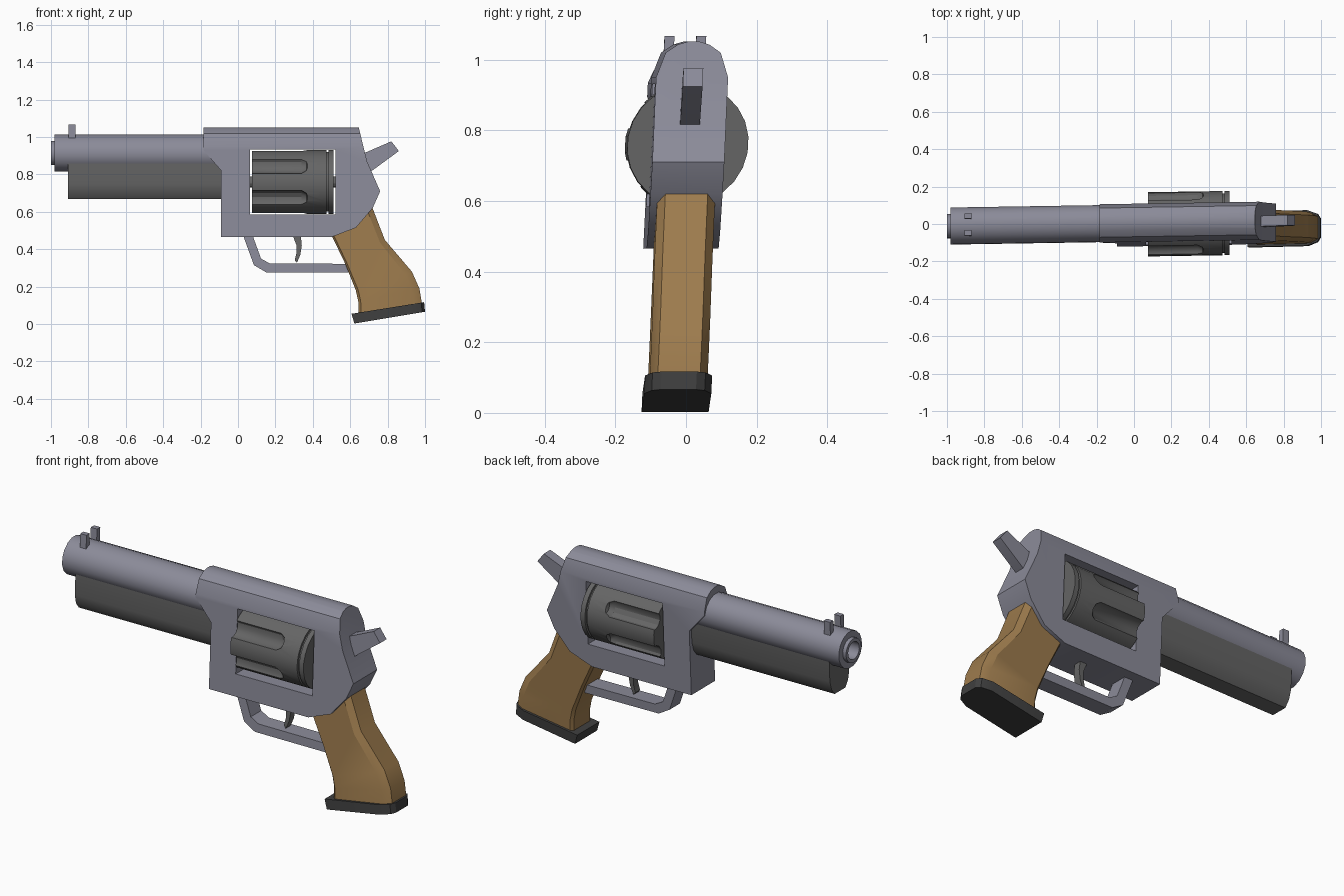
import bpy, bmesh, math
from mathutils import Vector

if "Cube" in bpy.data.objects:
    bpy.data.objects.remove(bpy.data.objects["Cube"])


def material(name, rgb):
    m = bpy.data.materials.new(name)
    m.diffuse_color = (*rgb, 1)
    m.use_nodes = True
    m.node_tree.nodes["Principled BSDF"].inputs["Base Color"].default_value = m.diffuse_color
    return m


STEEL = material("steel", (0.26, 0.26, 0.32))
DARK = material("dark_steel", (0.13, 0.13, 0.13))
WOOD = material("wood", (0.34, 0.20, 0.075))
BLACK = material("black", (0.05, 0.05, 0.05))
parts = []


def loft(name, rings, mat=None):
    """Skin equal-length rings of points and cap both ends."""
    bm = bmesh.new()
    vs = [[bm.verts.new(p) for p in r] for r in rings]
    n = len(rings[0])
    for a, b in zip(vs, vs[1:]):
        for i in range(n):
            j = (i + 1) % n
            bm.faces.new((a[i], a[j], b[j], b[i]))
    bm.faces.new(vs[0])
    bm.faces.new(vs[-1])
    bmesh.ops.recalc_face_normals(bm, faces=bm.faces)
    me = bpy.data.meshes.new(name)
    bm.to_mesh(me)
    bm.free()
    ob = bpy.data.objects.new(name, me)
    bpy.context.collection.objects.link(ob)
    if mat:
        me.materials.append(mat)
        parts.append(ob)
    return ob


def side_prism(name, xz, half, mat=None, y=0):
    return loft(name, [[(x, y + s * half, z) for x, z in xz] for s in (-1, 1)], mat)


def end_prism(name, yz, x0, x1, mat=None):
    """Extrude a half section (mirrored in y) along x."""
    full = yz + [(-y, z) for y, z in reversed(yz)]
    return loft(name, [[(x, y, z) for y, z in full] for x in (x0, x1)], mat)


def lathe(name, xr, z, sides, mat=None, y=0):
    return loft(name, [[(x, y + r * math.cos(a), z + r * math.sin(a))
                        for a in (math.tau * (i + 0.5) / sides for i in range(sides))]
                       for x, r in xr], mat)


def slanted(name, rails, section, mat):
    """Rings running from a front to a rear point, with a mirrored (t, y) section."""
    full = section + [(t, -y) for t, y in reversed(section)]
    rings = []
    for f, r in rails:
        f, r = Vector((f[0], 0, f[1])), Vector((r[0], 0, r[1]))
        rings.append([f.lerp(r, t) + Vector((0, y, 0)) for t, y in full])
    return loft(name, rings, mat)


def boolean(ob, cutter, op):
    m = ob.modifiers.new("cut", 'BOOLEAN')
    m.object, m.operation, m.solver = cutter, op, 'EXACT'
    bpy.context.view_layer.objects.active = ob
    bpy.ops.object.modifier_apply(modifier=m.name)
    bpy.data.objects.remove(cutter)


# Frame: side outline, rounded top, open window
frame = side_prism("frame", [(-0.185, 1.08), (0.64, 1.08), (0.647, 1.045), (0.69, 0.87),
                             (0.76, 0.71), (0.72, 0.62), (0.63, 0.515), (0.5, 0.465),
                             (-0.09, 0.465), (-0.09, 0.82), (-0.185, 0.93)], 0.2, STEEL)
boolean(frame, end_prism("section", [(0.102, 0.4), (0.102, 0.95), (0.078, 1.02),
                                     (0.045, 1.043), (0.015, 1.052)], -0.5, 1), 'INTERSECT')
boolean(frame, side_prism("window", [(0.065, 0.585), (0.52, 0.585),
                                     (0.52, 0.932), (0.065, 0.932)], 0.3), 'DIFFERENCE')

# Barrel with hollow muzzle, lug underneath
lathe("barrel", [(-0.1, 0.1), (-0.98, 0.1), (-0.98, 0.066), (-1.0, 0.066),
                 (-1.0, 0.048), (-0.8, 0.048)], 0.915, 16, STEEL)
end_prism("barrel_lug", [(0.083, 0.9), (0.083, 0.75), (0.07, 0.7), (0.045, 0.668)],
          -0.91, -0.05, DARK)

# Twin front sight posts
for s, side in ((-1, "left"), (1, "right")):
    side_prism("front_sight_" + side, [(-0.905, 0.97), (-0.868, 0.97),
                                       (-0.868, 1.068), (-0.905, 1.068)], 0.014, STEEL, s * 0.045)

# Fluted cylinder with rear rim and axle
CZ = 0.76
drum = lathe("cylinder", [(0.075, 0.172), (0.472, 0.172)], CZ, 24, DARK)
for k in range(6):
    a = math.radians(30 + 60 * k - 180 + 0)
    y, z = 0.188 * math.cos(a), 0.188 * math.sin(a)
    boolean(drum, lathe("flute", [(0.03, 0.05), (0.34, 0.05), (0.365, 0.035), (0.375, 0.012)],
                        CZ + z, 12, None, y), 'DIFFERENCE')
lathe("cylinder_rim", [(0.465, 0.16), (0.484, 0.16), (0.484, 0.172), (0.51, 0.172)], CZ, 24, DARK)
lathe("cylinder_axle", [(0.05, 0.03), (0.53, 0.03)], CZ, 12, DARK)

# Hammer
side_prism("hammer", [(0.64, 0.79), (0.64, 0.9), (0.70, 0.925), (0.82, 0.977),
                      (0.86, 0.925), (0.71, 0.815)], 0.028, STEEL)

# Trigger guard and trigger
side_prism("trigger_guard", [(0.025, 0.48), (0.085, 0.315), (0.15, 0.277), (0.61, 0.275),
                             (0.61, 0.322), (0.17, 0.324), (0.123, 0.35), (0.076, 0.48)],
           0.045, STEEL)
side_prism("trigger", [(0.29, 0.48), (0.335, 0.48), (0.341, 0.42), (0.333, 0.37),
                       (0.315, 0.328), (0.303, 0.342), (0.313, 0.38), (0.313, 0.42)], 0.02, DARK)

# Grip and its base plate
slanted("grip", [((0.5, 0.475), (0.70, 0.67)), ((0.572, 0.325), (0.785, 0.45)),
                 ((0.63, 0.18), (0.93, 0.28)), ((0.643, 0.12), (0.97, 0.19)),
                 ((0.645, 0.04), (0.985, 0.1))],
        [(0, 0.068), (0.04, 0.082), (0.88, 0.082), (1, 0.06)], WOOD)
slanted("grip_base", [((0.607, 0.055), (0.995, 0.117)), ((0.622, 0.003), (1.0, 0.066))],
        [(0, 0.095), (0.82, 0.095), (0.96, 0.075), (1, 0.05)], BLACK)

# Slight lean of the whole model, then shading
for ob in parts:
    for v in ob.data.vertices:
        v.co.y += 0.016 * v.co.x + 0.05 * (v.co.z - 0.82)
    bpy.ops.object.select_all(action='DESELECT')
    ob.select_set(True)
    bpy.context.view_layer.objects.active = ob
    bpy.ops.object.shade_smooth_by_angle(angle=math.radians(30))
